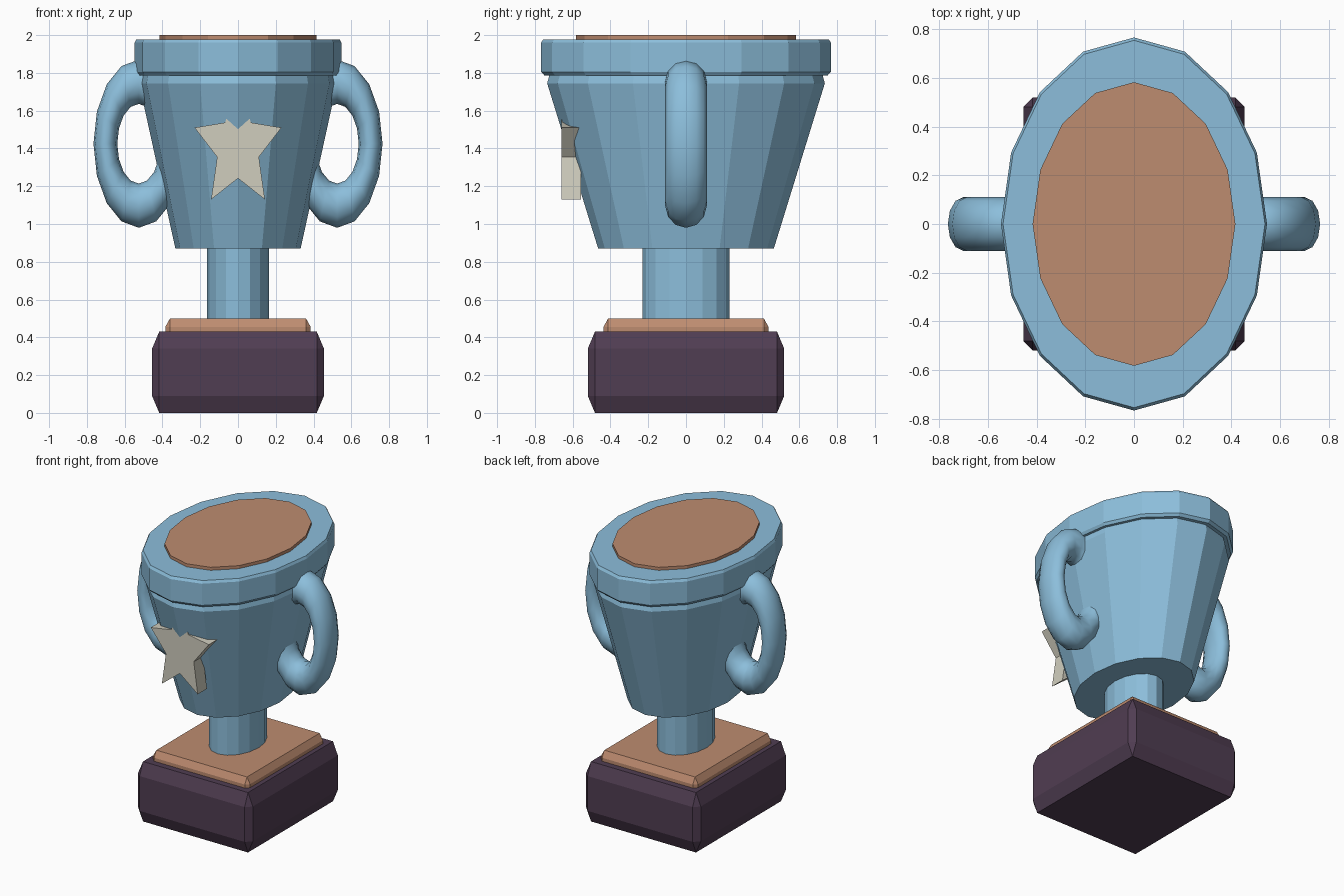
import bpy, bmesh, math
from mathutils import Matrix

if "Cube" in bpy.data.objects:
    bpy.data.objects.remove(bpy.data.objects["Cube"])


def material(name, rgb):
    m = bpy.data.materials.new(name)
    lin = [((c / 255 + 0.055) / 1.055) ** 2.4 for c in rgb]
    m.diffuse_color = (*lin, 1)
    m.use_nodes = True
    m.node_tree.nodes["Principled BSDF"].inputs["Base Color"].default_value = m.diffuse_color
    return m


BLUE = material("pale_blue", (140, 190, 219))
TAN = material("copper_tan", (190, 140, 112))
PLUM = material("dark_plum", (80, 61, 82))
CREAM = material("cream", (208, 205, 190))


def finish(name, bm, mat, smooth=False):
    bmesh.ops.recalc_face_normals(bm, faces=bm.faces)
    me = bpy.data.meshes.new(name)
    bm.to_mesh(me)
    bm.free()
    me.materials.append(mat)
    ob = bpy.data.objects.new(name, me)
    bpy.context.collection.objects.link(ob)
    for p in me.polygons:
        p.use_smooth = smooth
    return ob


def turned(name, profile, mat, squash=0.713, sides=16):
    """Closed oval solid from (y radius, z) rings; x is squashed."""
    bm = bmesh.new()
    rings = []
    for r, z in profile:
        angles = [2 * math.pi * i / sides for i in range(sides)]
        rings.append([bm.verts.new((r * squash * math.cos(a), r * math.sin(a), z)) for a in angles])
    for lo, hi in zip(rings, rings[1:]):
        for i in range(sides):
            j = (i + 1) % sides
            bm.faces.new((lo[i], lo[j], hi[j], hi[i]))
    bm.faces.new(rings[0][::-1])
    bm.faces.new(rings[-1])
    return finish(name, bm, mat)


def block(name, hx, hy, z0, z1, inset, rise, mat):
    """Chamfered block: the chamfer is stretched vertically by rise / inset."""
    k = rise / inset
    bm = bmesh.new()
    bmesh.ops.create_cube(bm, size=2)
    bmesh.ops.scale(bm, vec=(hx, hy, (z1 - z0) / 2 / k), verts=bm.verts)
    bmesh.ops.bevel(bm, geom=bm.edges[:], offset=inset, segments=1, affect='EDGES')
    bmesh.ops.scale(bm, vec=(1, 1, k), verts=bm.verts)
    bmesh.ops.translate(bm, vec=(0, 0, (z0 + z1) / 2), verts=bm.verts)
    return finish(name, bm, mat)


# Plinth and stem
block("base", 0.455, 0.52, 0, 0.43, 0.038, 0.09, PLUM)
block("base_plate", 0.385, 0.437, 0.38, 0.5, 0.025, 0.045, TAN)
turned("stem", [(0.23, 0.48), (0.23, 0.9)], BLUE)

# Cup
turned("cup_body", [(0.465, 0.87), (0.735, 1.745), (0.72, 1.80)], BLUE)
turned("cup_rim", [(0.75, 1.787), (0.767, 1.805), (0.767, 1.96), (0.755, 1.978)], BLUE)
turned("cup_filling", [(0.583, 1.95), (0.583, 2.0)], TAN, 0.715)


# Handles: oval rings partly sunk into the cup
def handle(name, side, major=16, minor=12):
    bm = bmesh.new()
    grid = []
    for i in range(major):
        a = 2 * math.pi * i / major
        ring = []
        for j in range(minor):
            b = 2 * math.pi * j / minor
            r = 0.328 + 0.117 * math.cos(b)
            ring.append(bm.verts.new((side * (0.525 + 0.54 * r * math.cos(a)),
                                      0.11 * math.sin(b), 1.425 + r * math.sin(a))))
        grid.append(ring)
    for i in range(major):
        for j in range(minor):
            n, m = (i + 1) % major, (j + 1) % minor
            bm.faces.new((grid[i][j], grid[n][j], grid[n][m], grid[i][m]))
    finish(name, bm, BLUE, smooth=True)


handle("handle_left", -1)
handle("handle_right", 1)

# Star on the front; its top point sinks into the flaring cup
bm = bmesh.new()
pts = []
for i in range(10):
    a = math.pi / 2 + i * math.pi / 5
    s = 1 if i % 2 == 0 else 0.48
    pts.append(bm.verts.new((0.242 * s * math.cos(a), -0.66, 1.405 + 0.34 * s * math.sin(a))))
face = bm.faces.new(pts)
ext = bmesh.ops.extrude_face_region(bm, geom=[face], use_keep_orig=True)
bmesh.ops.translate(bm, vec=(0, 0.105, 0),
                    verts=[v for v in ext["geom"] if isinstance(v, bmesh.types.BMVert)])
finish("star", bm, CREAM)
